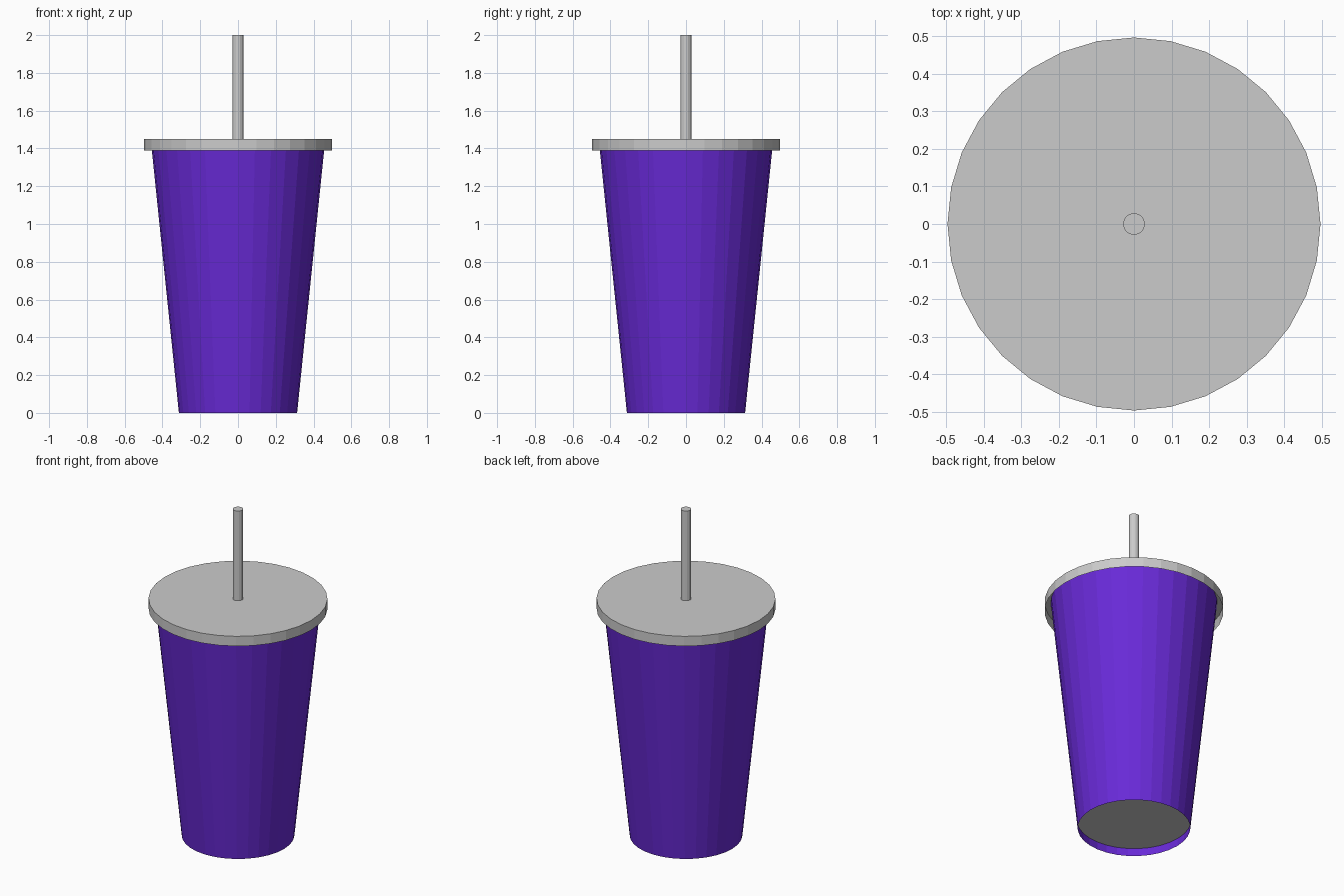
import bpy, bmesh
from math import cos, sin, tau

if "Cube" in bpy.data.objects:
    bpy.data.objects.remove(bpy.data.objects["Cube"])

purple = bpy.data.materials.new("purple_plastic")
purple.diffuse_color = (0.14, 0.023, 0.68, 1)
purple.use_nodes = True
purple.node_tree.nodes["Principled BSDF"].inputs["Base Color"].default_value = purple.diffuse_color


def lathe(name, profile, sides, material=None, cap_start=False, cap_end=False):
    """Spin (radius, z) points round the z axis, with optional end caps."""
    bm = bmesh.new()
    rings = [[bm.verts.new((r * cos(tau * i / sides), r * sin(tau * i / sides), z))
              for i in range(sides)] for r, z in profile]
    for a, b in zip(rings, rings[1:]):
        for i in range(sides):
            j = (i + 1) % sides
            bm.faces.new((a[i], a[j], b[j], b[i]))
    if cap_start:
        bm.faces.new(rings[0][::-1])
    if cap_end:
        bm.faces.new(rings[-1])
    mesh = bpy.data.meshes.new(name)
    bm.to_mesh(mesh)
    bm.free()
    obj = bpy.data.objects.new(name, mesh)
    bpy.context.collection.objects.link(obj)
    if material:
        mesh.materials.append(material)
    return obj


# Tapered thin wall, open below the recessed base
lathe("cup_wall", [(0.313, 0), (0.462, 1.447)], 32, purple)

# Recessed base disc
lathe("cup_base", [(0.317, 0.05), (0.318, 0.06)], 32, None, True, True)

# Overhanging lid, hollow underneath
lathe("lid", [(0.497, 1.39), (0.497, 1.45)], 32, None, False, True)

# Straw through the lid down into the cup
lathe("straw", [(0.029, 0.1), (0.029, 2.0)], 16, None, True, True)
